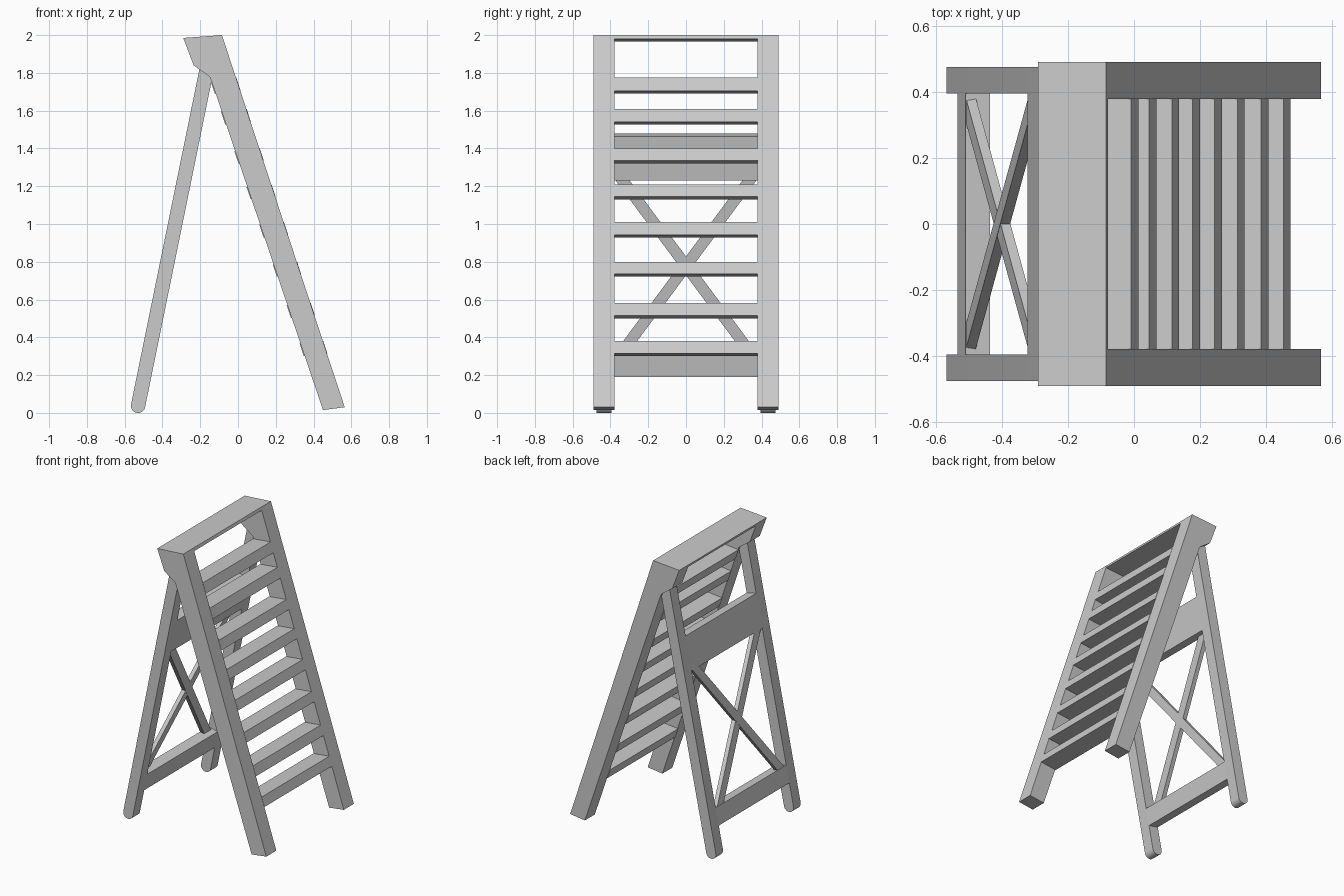
import bpy, bmesh
from math import sin, cos, pi, atan2
from mathutils import Vector

if "Cube" in bpy.data.objects:
    bpy.data.objects.remove(bpy.data.objects["Cube"])


def prism(name, base, offset, smooth=False):
    """Extrude a planar polygon along an offset vector."""
    bm = bmesh.new()
    face = bm.faces.new([bm.verts.new(p) for p in base])
    out = bmesh.ops.extrude_face_region(bm, geom=[face])
    bmesh.ops.translate(bm, vec=Vector(offset),
                        verts=[v for v in out["geom"] if isinstance(v, bmesh.types.BMVert)])
    bmesh.ops.recalc_face_normals(bm, faces=bm.faces[:])
    mesh = bpy.data.meshes.new(name)
    bm.to_mesh(mesh)
    bm.free()
    obj = bpy.data.objects.new(name, mesh)
    bpy.context.collection.objects.link(obj)
    if smooth:
        bpy.ops.object.select_all(action='DESELECT')
        obj.select_set(True)
        bpy.context.view_layer.objects.active = obj
        bpy.ops.object.shade_smooth_by_angle()
    return obj


def side_profile(name, pts, y0, y1, smooth=False):
    return prism(name, [(x, y0, z) for x, z in pts], (0, y1 - y0, 0), smooth)


def front_x(z):      # front edge of the ladder rails
    return 0.565 - (z - 0.03) * 0.33


def inner_x(z):      # back edge of the ladder rails
    return 0.45 - (z - 0.015) * 0.339


LEAN = 0.204         # rear frame: x gained per unit of height
FOOT = Vector((-0.529, 0.038))
R = 0.038
along = Vector((LEAN, 1)).normalized()
across = Vector((along.y, -along.x))


def rear_x(z):       # back face of the rear frame
    return FOOT.x - R * 1.02 + (z - FOOT.y) * LEAN


# Ladder rails with hinge lug, and round-footed rear legs
rail = [(-0.29, 1.985), (-0.235, 1.84), (-0.15, 1.78), (-0.14, 1.755),
        (0.45, 0.015), (0.565, 0.03), (-0.085, 2.0)]
top = FOOT + along * 1.84
a0 = atan2(across.y, across.x)
leg = [tuple(top - across * R), tuple(top + across * R)]
for i in range(17):
    a = a0 - pi * i / 16
    leg.append((FOOT.x + R * cos(a), FOOT.y + R * sin(a)))

for side, s in (("left", -1), ("right", 1)):
    side_profile(f"ladder_rail_{side}", rail, s * 0.378, s * 0.49)
    side_profile(f"rear_leg_{side}", leg, s * 0.395, s * 0.475, smooth=True)

# Top cap
side_profile("top_cap", [(-0.29, 1.985), (-0.085, 2.0),
                         (front_x(1.98), 1.98), (-0.282, 1.965)], -0.38, 0.38)

# Eight treads
for i, (b, t) in enumerate([(0.315, 0.38), (0.515, 0.583), (0.735, 0.80), (0.943, 1.01),
                            (1.145, 1.21), (1.335, 1.40), (1.54, 1.61), (1.705, 1.775)]):
    side_profile(f"step_{i + 1}", [(front_x(t) + 0.002, t), (front_x(b) + 0.002, b),
                                   (inner_x(b), b - 0.014), (inner_x(t), t - 0.014)],
                 -0.38, 0.38)

# Rear cross boards, square to the legs
for name, z0, z1 in (("lower_board", 0.198, 0.318), ("upper_board", 1.238, 1.472)):
    lo = FOOT + along * ((z0 - FOOT.y) / along.y)
    hi = FOOT + along * ((z1 - FOOT.y) / along.y)
    side_profile(name, [tuple(p) for p in (lo - across * R, lo + across * R,
                                           hi + across * R, hi - across * R)], -0.397, 0.397)

# Crossed braces
for name, s, inset in (("brace_a", 1, 0.002), ("brace_b", -1, 0.003)):
    h, z0, z1 = 0.037, 0.30, 1.25
    outline = [(-0.355 - h, z0), (-0.355 + h, z0), (0.35 + h, z1), (0.35 - h, z1)]
    prism(name, [(rear_x(z) + inset, s * y, z) for y, z in outline], (0.03, 0, 0))
